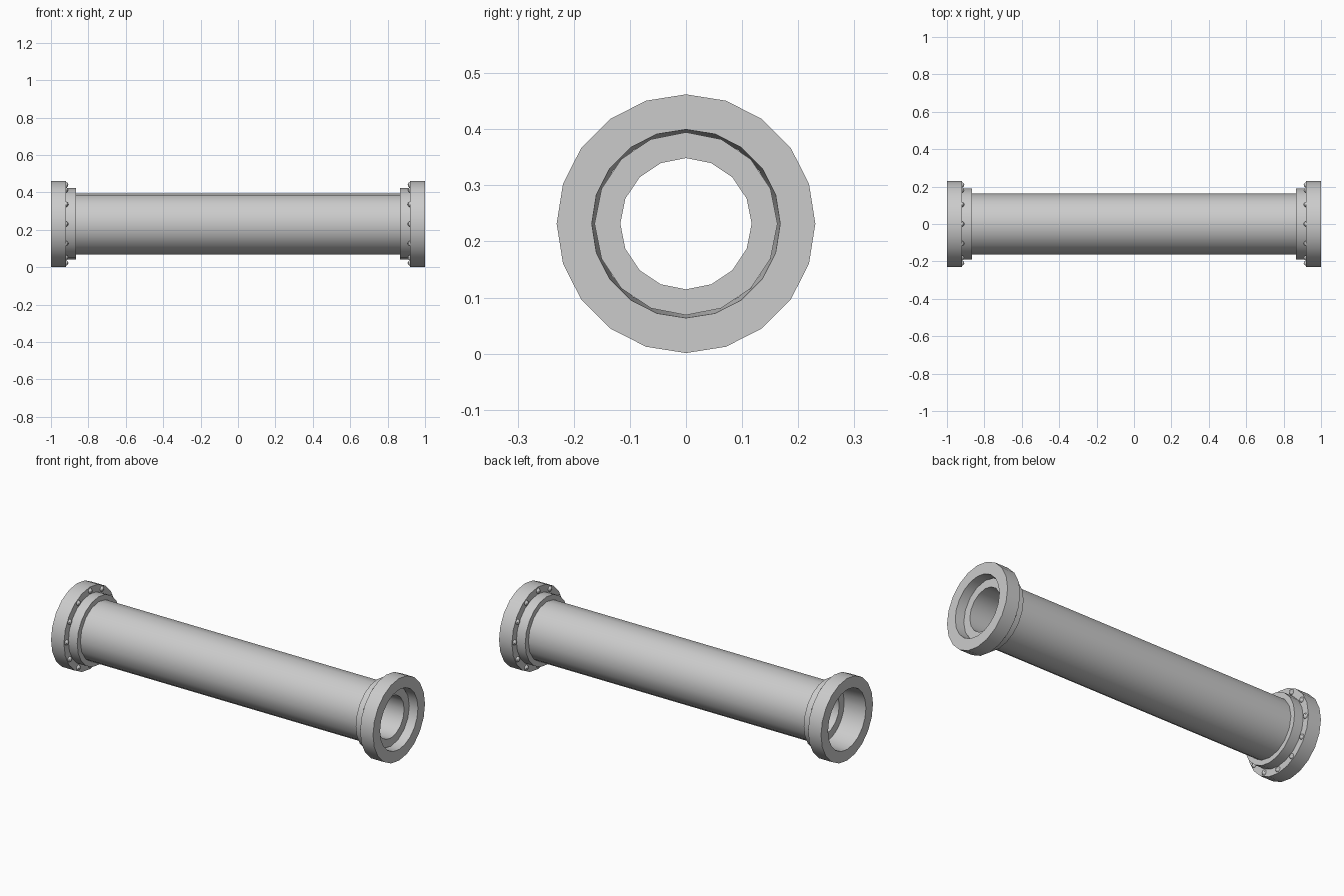
import bpy, bmesh, math

if "Cube" in bpy.data.objects:
    bpy.data.objects.remove(bpy.data.objects["Cube"])

CZ = 0.2315  # axis height


def lathe(name, profile, sides):
    """Revolve a closed (x, radius) profile around the pipe axis."""
    bm = bmesh.new()
    rings = []
    for i in range(sides):
        a = 2 * math.pi * i / sides
        rings.append([bm.verts.new((x, r * math.cos(a), CZ + r * math.sin(a)))
                      for x, r in profile])
    n = len(profile)
    for i in range(sides):
        p, q = rings[i], rings[(i + 1) % sides]
        for j in range(n):
            k = (j + 1) % n
            bm.faces.new((p[j], p[k], q[k], q[j]))
    bmesh.ops.recalc_face_normals(bm, faces=bm.faces)
    return finish(name, bm)


def finish(name, bm):
    me = bpy.data.meshes.new(name)
    bm.to_mesh(me)
    bm.free()
    ob = bpy.data.objects.new(name, me)
    bpy.context.collection.objects.link(ob)
    bpy.ops.object.select_all(action='DESELECT')
    ob.select_set(True)
    bpy.context.view_layer.objects.active = ob
    bpy.ops.object.shade_smooth_by_angle(angle=math.radians(35))
    return ob


# hollow pipe, its ends recessed inside the flanges
lathe("pipe", [(-0.87, 0.163), (0.95, 0.163), (0.95, 0.117), (-0.87, 0.117)], 16)

for side, s in (("left", -1), ("right", 1)):
    # flange with a stepped collar and slightly tapered bore
    prof = [(1.0, 0.168), (1.0, 0.2305), (0.92, 0.2305), (0.92, 0.191),
            (0.865, 0.191), (0.865, 0.161)]
    lathe(side + "_flange", [(s * x, r) for x, r in prof], 20)

    # ring of round bolt heads on the back of the flange
    bm = bmesh.new()
    for i in range(12):
        a = 2 * math.pi * i / 12
        new = bmesh.ops.create_uvsphere(bm, u_segments=8, v_segments=6, radius=0.015)
        bmesh.ops.translate(bm, verts=new["verts"],
                            vec=(s * 0.922, 0.209 * math.cos(a), CZ + 0.209 * math.sin(a)))
    finish(side + "_bolts", bm)
